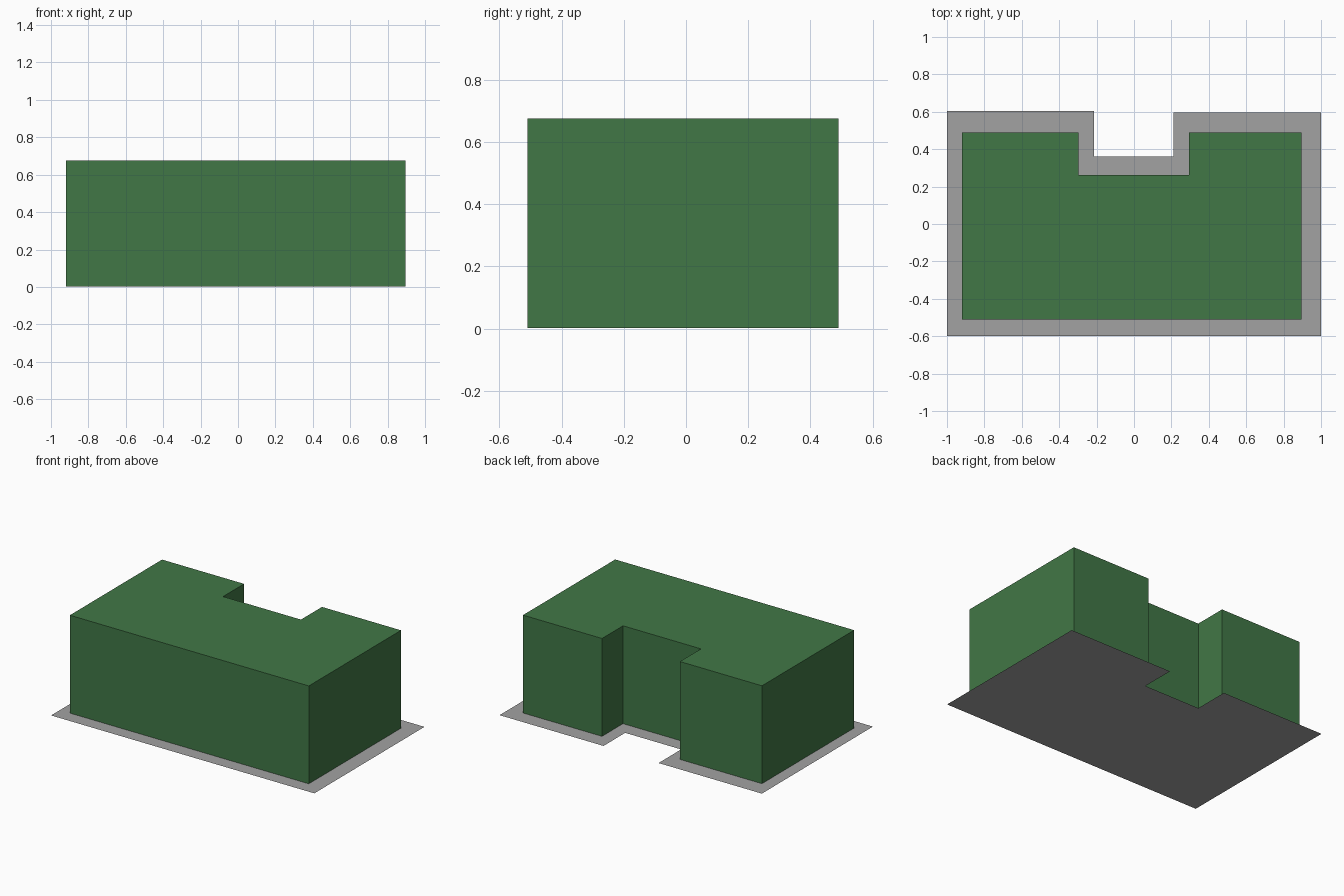
import bpy, bmesh

if "Cube" in bpy.data.objects:
    bpy.data.objects.remove(bpy.data.objects["Cube"])


def material(name, rgb):
    m = bpy.data.materials.new(name)
    m.diffuse_color = (*rgb, 1.0)
    m.use_nodes = True
    m.node_tree.nodes["Principled BSDF"].inputs["Base Color"].default_value = m.diffuse_color
    return m


def footprint(name, outline, z, height, mat):
    """Flat outline at height z, extruded upwards when height is above zero."""
    bm = bmesh.new()
    face = bm.faces.new([bm.verts.new((x, y, z)) for x, y in outline])
    if height > 0:
        top = bmesh.ops.extrude_face_region(bm, geom=[face], use_keep_orig=True)
        verts = [g for g in top["geom"] if isinstance(g, bmesh.types.BMVert)]
        bmesh.ops.translate(bm, vec=(0, 0, height), verts=verts)
        bmesh.ops.recalc_face_normals(bm, faces=bm.faces)
    mesh = bpy.data.meshes.new(name)
    bm.to_mesh(mesh)
    bm.free()
    mesh.materials.append(mat)
    obj = bpy.data.objects.new(name, mesh)
    bpy.context.collection.objects.link(obj)
    return obj


green = material("wall green", (0.053, 0.185, 0.061))
grey = material("paving grey", (0.36, 0.36, 0.36))

# Paved ground slab with a notch at the back
footprint("ground_slab", [
    (-1.0, -0.6), (1.0, -0.6), (1.0, 0.595), (0.21, 0.595),
    (0.21, 0.36), (-0.215, 0.36), (-0.215, 0.605), (-1.0, 0.605)],
    0.0, 0.0, grey)

# U-shaped building block
footprint("building_block", [
    (-0.92, -0.51), (0.895, -0.51), (0.895, 0.49), (0.295, 0.49),
    (0.295, 0.262), (-0.297, 0.262), (-0.297, 0.49), (-0.92, 0.49)],
    0.003, 0.672, green)
